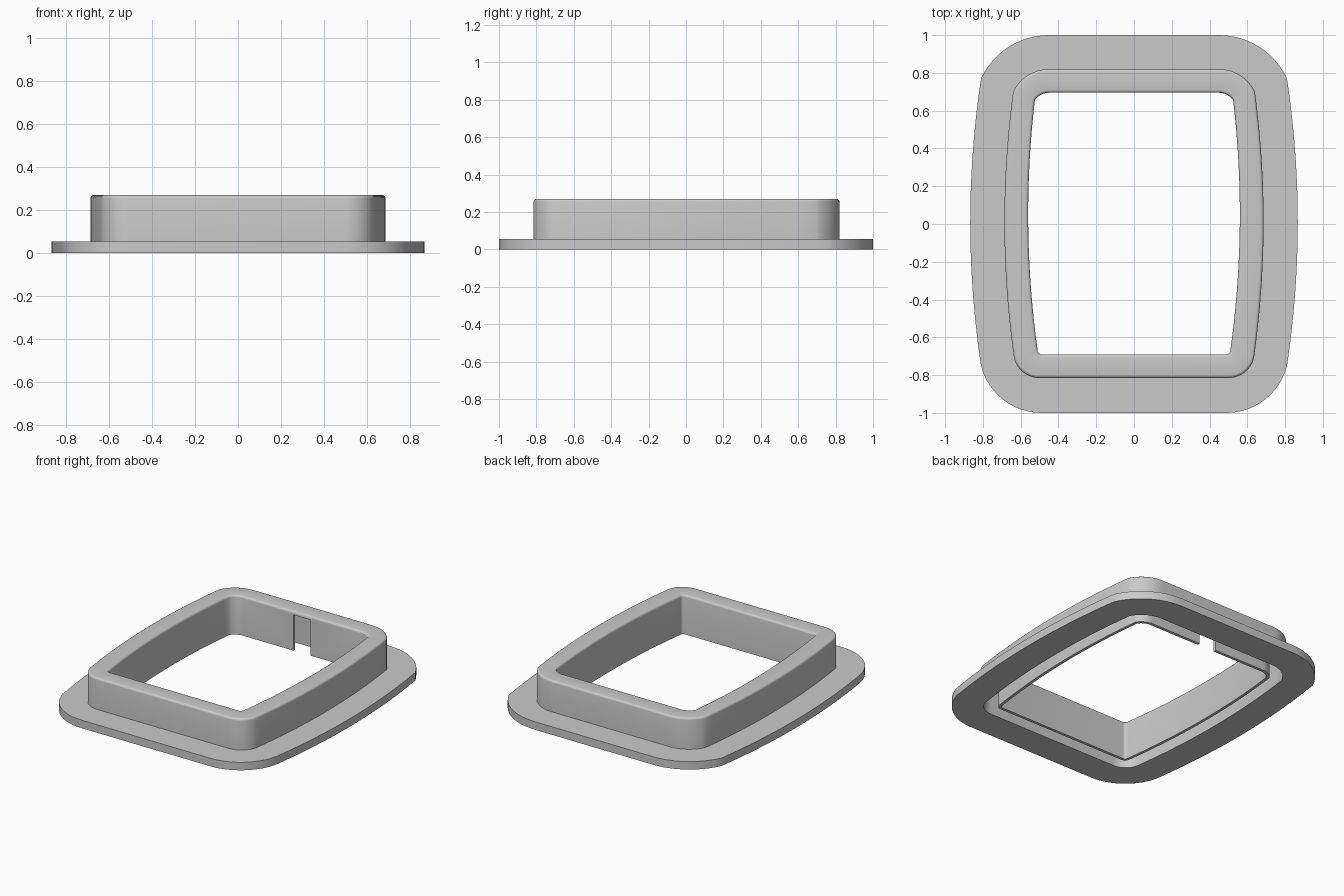
import bpy, bmesh, math
from mathutils import Vector

cube = bpy.data.objects.get("Cube")
if cube:
    bpy.data.objects.remove(cube, do_unlink=True)

grey = bpy.data.materials.new("light_grey_plastic")
grey.use_nodes = True
colour = (0.59, 0.59, 0.59, 1)
grey.diffuse_color = colour
grey.node_tree.nodes["Principled BSDF"].inputs["Base Color"].default_value = colour

CORNER, SIDE = 12, 24


def corner(flat_x, end_x, end_y, top):
    """Arc leaving the straight end tangentially and meeting the bowed side."""
    dx, dy = end_x - flat_x, top - end_y
    r = (dx * dx + dy * dy) / (2 * dy)
    sweep = math.atan2(dx, r - dy)
    return [Vector((flat_x + r * math.sin(sweep * i / CORNER),
                    top - r + r * math.cos(sweep * i / CORNER)))
            for i in range(CORNER + 1)]


def outline(bulge, back, front):
    """Mirrored closed outline: bowed sides, straight back and front."""
    a = corner(*back)
    b = [Vector((p.x, -p.y)) for p in reversed(corner(*front))]
    start, end = a[-1], b[0]
    side = []
    for i in range(1, SIDE):
        p = start.lerp(end, i / SIDE)
        t = 2 * i / SIDE - 1
        p.x += (bulge - (start.x + end.x) / 2) * (1 - t * t)
        side.append(p)
    half = a + side + b
    return half + [Vector((-p.x, p.y)) for p in reversed(half)]


def inset(loop, d):
    """Move a clockwise loop inwards by d, or outwards if d is negative."""
    out = []
    for i, p in enumerate(loop):
        u = (p - loop[i - 1]).normalized()
        v = (loop[(i + 1) % len(loop)] - p).normalized()
        n = Vector((u.y + v.y, -u.x - v.x)).normalized()
        out.append(p + n * d / max(0.5, n.dot(Vector((u.y, -u.x)))))
    return out


flange = outline(0.867, (0.45, 0.81, 0.77, 1.0), (0.49, 0.81, 0.75, 1.0))
wall = outline(0.686, (0.45, 0.64, 0.70, 0.82), (0.50, 0.635, 0.71, 0.815))
hole = outline(0.56, (0.45, 0.525, 0.655, 0.695), (0.49, 0.51, 0.67, 0.69))

FLANGE_Z, TOP, SHELL, ROUND = 0.055, 0.27, 0.02, 0.015

# Cross-section carried around the frame: flange, outer wall, rim, inner lip, channel
sections = [(flange, 0), (flange, FLANGE_Z), (wall, FLANGE_Z)]
arc = [(ROUND * (1 - math.cos(a)), TOP - ROUND + ROUND * math.sin(a))
       for a in (math.radians(22.5 * k) for k in range(5))]
sections += [(inset(wall, d), z) for d, z in arc]
sections += [(inset(hole, -d), z) for d, z in reversed(arc)]
lip, shell = inset(hole, -SHELL), inset(wall, SHELL)
sections += [(hole, 0), (lip, 0), (lip, TOP - SHELL), (shell, TOP - SHELL), (shell, 0)]

bm = bmesh.new()
rings = [[bm.verts.new((p.x, p.y, z)) for p in loop] for loop, z in sections]
for k, ring in enumerate(rings):
    nxt = rings[(k + 1) % len(rings)]
    for i in range(len(ring)):
        j = (i + 1) % len(ring)
        bm.faces.new((ring[i], ring[j], nxt[j], nxt[i]))
bmesh.ops.recalc_face_normals(bm, faces=bm.faces)
mesh = bpy.data.meshes.new("surround_frame")
bm.to_mesh(mesh)
bm.free()
frame = bpy.data.objects.new("surround_frame", mesh)
bpy.context.collection.objects.link(frame)
mesh.materials.append(grey)

# Notch through the back of the inner lip
bpy.ops.mesh.primitive_cube_add(size=1, location=(0, 0.705, 0.07))
cutter = bpy.context.object
cutter.name = "notch_cutter"
cutter.scale = (0.13, 0.07, 0.35)
cutter.hide_render = True
cutter.data.materials.append(grey)
notch = frame.modifiers.new("notch", 'BOOLEAN')
notch.operation, notch.solver, notch.object = 'DIFFERENCE', 'EXACT', cutter

bpy.ops.object.select_all(action='DESELECT')
frame.select_set(True)
bpy.context.view_layer.objects.active = frame
bpy.ops.object.modifier_apply(modifier="notch")
bpy.data.objects.remove(cutter, do_unlink=True)
bpy.ops.object.shade_smooth_by_angle(angle=math.radians(35))
